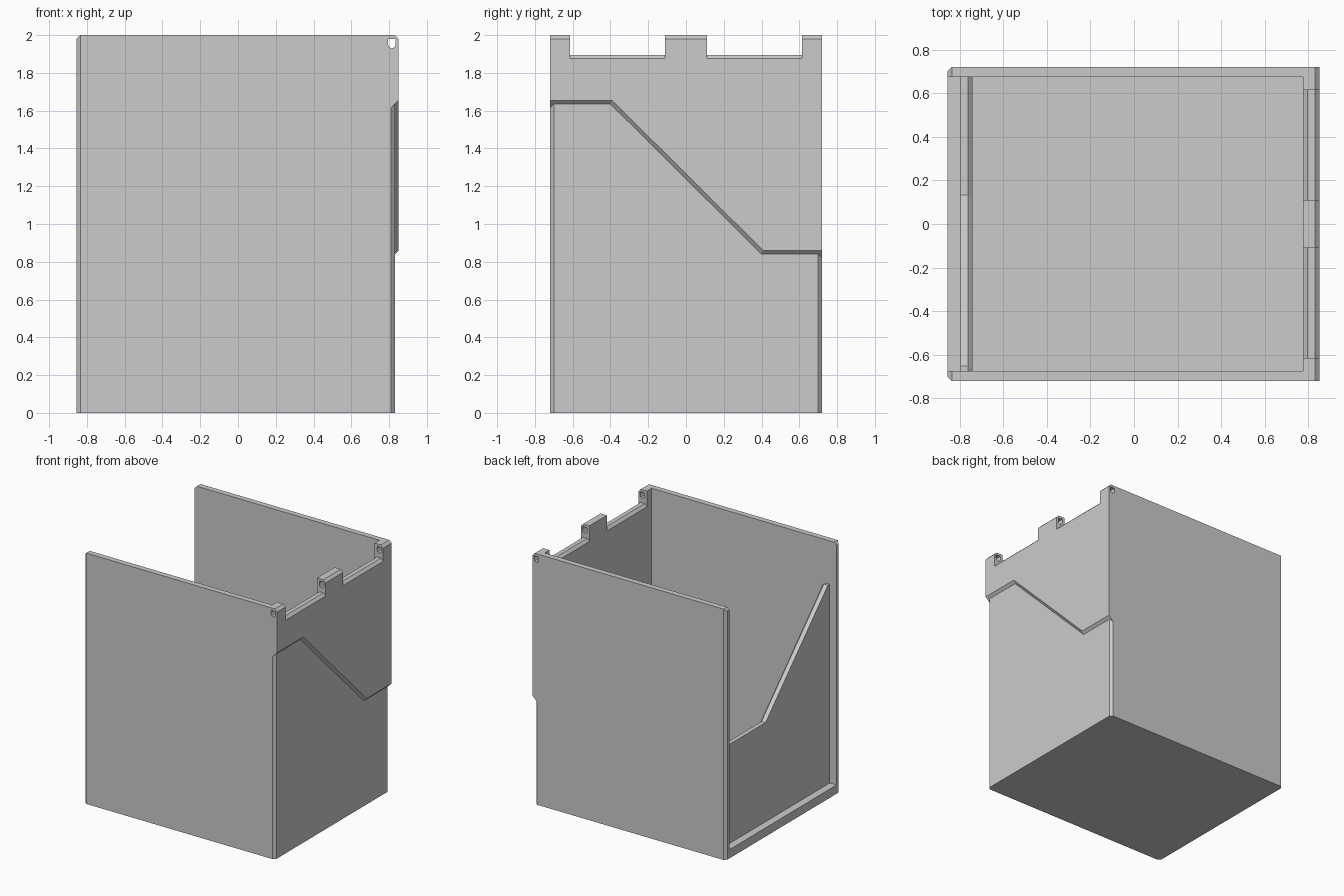
import bpy
import bmesh

cube = bpy.data.objects.get("Cube")
if cube:
    bpy.data.objects.remove(cube, do_unlink=True)

grey = bpy.data.materials.new("plain grey")
grey.use_nodes = True
GREY = (0.6, 0.6, 0.6, 1)
grey.diffuse_color = GREY
grey.node_tree.nodes["Principled BSDF"].inputs["Base Color"].default_value = GREY


def loft(name, sections):
    """Closed solid skinned through matching rings of points."""
    bm = bmesh.new()
    rings = [[bm.verts.new(p) for p in s] for s in sections]
    for a, b in zip(rings, rings[1:]):
        for i in range(len(a)):
            j = (i + 1) % len(a)
            bm.faces.new((a[i], a[j], b[j], b[i]))
    bm.faces.new(rings[0])
    bm.faces.new(rings[-1])
    bmesh.ops.recalc_face_normals(bm, faces=bm.faces)
    mesh = bpy.data.meshes.new(name)
    bm.to_mesh(mesh)
    bm.free()
    mesh.materials.append(grey)
    ob = bpy.data.objects.new(name, mesh)
    bpy.context.collection.objects.link(ob)
    return ob


def along_y(name, profile, y0, y1):
    return loft(name, [[(x, y, z) for x, z in profile] for y in (y0, y1)])


def along_z(name, profile, z0, z1):
    return loft(name, [[(x, y, z) for x, y in profile] for z in (z0, z1)])


def block(name, x0, x1, y0, y1, z0, z1):
    return along_z(name, [(x0, y0), (x1, y0), (x1, y1), (x0, y1)], z0, z1)


def cut(target, cutter):
    mod = target.modifiers.new("cut", "BOOLEAN")
    mod.operation = "DIFFERENCE"
    mod.solver = "EXACT"
    mod.object = cutter
    cutter.hide_render = True
    bpy.context.view_layer.objects.active = target
    bpy.ops.object.modifier_apply(modifier=mod.name)
    bpy.data.objects.remove(cutter, do_unlink=True)


def slope_outline(x, d, half, y_high, y_low, bottom):
    """Area under a stepped diagonal edge, its top moved out by d."""
    k = 0.414 * d
    return [(x, -half, bottom), (x, -half, 1.635 + d), (x, y_high + k, 1.635 + d),
            (x, y_low + k, 0.84 + d), (x, half, 0.84 + d), (x, half, bottom)]


L, R, W = -0.855, 0.85, 0.72      # outer left, right and half depth
INNER, FLOOR, C = 0.675, 0.07, 0.02

# Box shell, open at the top and at the left side
shell = block("box_shell", L, R, -W, W, 0, 2)
cut(shell, block("cavity", -1, 0.775, -INNER, INNER, FLOOR, 3))

# Chamfers on the open left ends of the front and back walls
for s in (-1, 1):
    cut(shell, along_z("end_chamfer", [(L - C, s * (W - 2 * C)), (L + 2 * C, s * (W + C)),
                                       (L - C, s * (W + C))], -1, 3))
cut(shell, along_y("top_end_chamfer", [(L - C, 2 - 2 * C), (L + 2 * C, 2 + C),
                                       (L - C, 2 + C)], -1, 1))

# Recessed lower area of the right wall, under a bevelled diagonal step
cut(shell, loft("step", [slope_outline(0.83 + d, d, 0.9, -0.4, 0.4, -0.1)
                         for d in (0, 2 * C)]))

# Chamfered lower corners of the right wall
for s, top in ((-1, 1.635), (1, 0.84)):
    corner = [(0.80, s * (W + 0.01)), (0.84, s * (W - 0.03)), (0.84, s * (W + 0.01))]
    cut(shell, loft("corner_chamfer", [[(x, y, -0.1) for x, y in corner],
                                       [(x, y, top + x - 0.83) for x, y in corner]]))

# Top right chamfer, then two notches that leave three hinge tabs
cut(shell, along_y("tab_chamfer", [(R - 2 * C, 2 + C), (R + C, 2 - 2 * C),
                                   (R + C, 2 + C)], -1, 1))
notch = [(0.755, 1.855), (0.795, 1.895), (0.83, 1.895), (0.87, 1.855),
         (0.87, 2.1), (0.755, 2.1)]
for y0, y1 in ((-0.615, -0.11), (0.11, 0.615)):
    cut(shell, along_y("notch", notch, y0, y1))

# Pin hole through all the tabs, flat on top and round below
pin = [(0.795, 1.98), (0.835, 1.98), (0.835, 1.95), (0.829, 1.936), (0.815, 1.93),
       (0.801, 1.936), (0.795, 1.95)]
cut(shell, along_y("pin_hole", pin, -1, 1))

# Recessed left panel with a diagonal top edge, chamfered inside
loft("left_panel", [slope_outline(x, d, INNER + 0.005, -0.66, 0.125, 0.03)
                    for x, d in ((-0.795, C), (-0.76, C), (-0.74, 0))])
